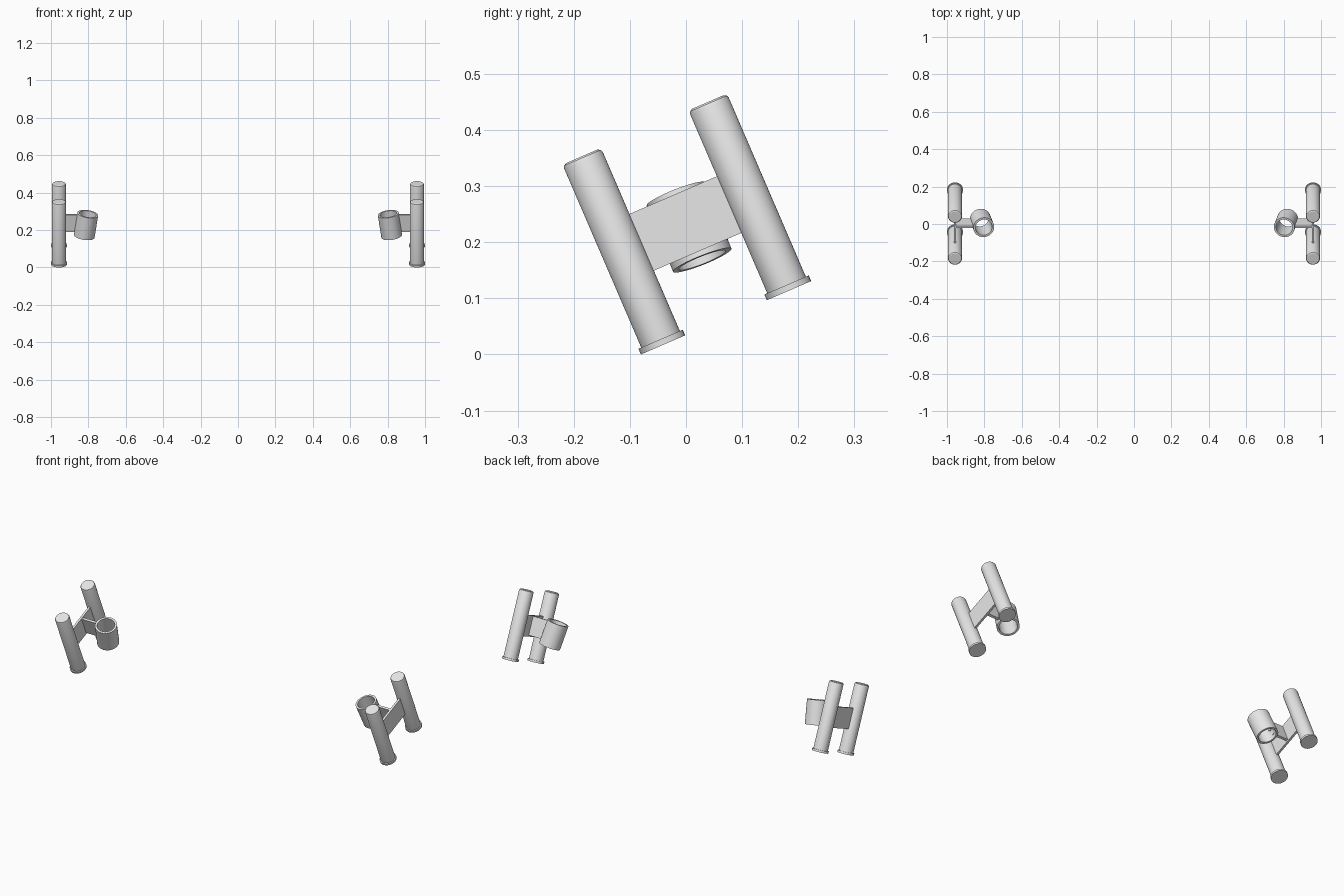
import bpy, bmesh, math
from mathutils import Vector

if "Cube" in bpy.data.objects:
    bpy.data.objects.remove(bpy.data.objects["Cube"])

grey = bpy.data.materials.new("light_grey")
grey.diffuse_color = (0.8, 0.8, 0.8, 1)
grey.use_nodes = True
grey.node_tree.nodes["Principled BSDF"].inputs["Base Color"].default_value = grey.diffuse_color

TILT = math.radians(23.3)
D = Vector((0, -math.sin(TILT), math.cos(TILT)))   # tube axis
P = Vector((0, math.cos(TILT), math.sin(TILT)))    # across the tubes
X = Vector((1, 0, 0))


def finish(name, bm, smooth=True):
    bmesh.ops.remove_doubles(bm, verts=bm.verts, dist=1e-6)
    bmesh.ops.recalc_face_normals(bm, faces=bm.faces)
    me = bpy.data.meshes.new(name)
    bm.to_mesh(me)
    bm.free()
    me.materials.append(grey)
    ob = bpy.data.objects.new(name, me)
    bpy.context.collection.objects.link(ob)
    if smooth:
        bpy.ops.object.select_all(action='DESELECT')
        ob.select_set(True)
        bpy.context.view_layer.objects.active = ob
        bpy.ops.object.shade_smooth_by_angle(angle=math.radians(30))
    return ob


def lathe(name, base, axis, profile, n=48, smooth=True):
    """Revolve (radius, height) points about an axis through base."""
    axis = axis.normalized()
    bm = bmesh.new()
    u = axis.orthogonal().normalized()
    vs = [bm.verts.new(base + u * r + axis * h) for r, h in profile]
    es = [bm.edges.new(e) for e in zip(vs, vs[1:])]
    bmesh.ops.spin(bm, geom=vs + es, cent=base, axis=axis,
                   angle=math.tau, steps=n, use_duplicate=False)
    return finish(name, bm, smooth)


def slab(name, centre, ex, ep, ed):
    """Box with full sizes ex, ep, ed along X, P, D."""
    bm = bmesh.new()
    bmesh.ops.create_cube(bm, size=1)
    for v in bm.verts:
        c = v.co.copy()
        v.co = centre + X * c.x * ex + P * c.y * ep + D * c.z * ed
    return finish(name, bm, False)


R, L, GAP, SIDE_X = 0.0375, 0.366, 0.2445, 0.957

for side, s in (("left", -1), ("right", 1)):
    front = Vector((s * SIDE_X, -0.041, 0.017))
    # two closed tubes with a rimmed foot
    for place, k in (("front", 0), ("rear", 1)):
        base = front + P * GAP * k
        lathe(f"{side}_{place}_tube", base, D,
              [(0, 0.004), (R, 0.004), (R, L - 0.008), (R - 0.002, L - 0.003),
               (R - 0.007, L), (0, L)])
        lathe(f"{side}_{place}_foot_rim", base, D,
              [(0, 0), (0.043, 0), (0.043, 0.011), (0, 0.011)], 24)
    # flat web between the tubes
    mid = front + P * GAP / 2 + D * L / 2
    slab(f"{side}_web_plate", mid, 0.012, GAP - 0.05, 0.11)
    # arm reaching inward to the clamp
    slab(f"{side}_arm", Vector((s * 0.909, 0.004, 0.238)), 0.096, 0.012, 0.1)
    # open clamp sleeve, tilted inward
    bottom = Vector((s * 0.822, 0.029, 0.168))
    top = Vector((s * 0.803, -0.018, 0.286))
    h = (top - bottom).length
    lathe(f"{side}_clamp_sleeve", bottom, top - bottom,
          [(0.045, 0), (0.056, 0), (0.056, h), (0.045, h), (0.045, 0)])
    # bolt head inside the sleeve
    centre = (bottom + top) / 2
    lathe(f"{side}_bolt_head", centre + X * s * 0.048, X * -s,
          [(0, 0), (0.009, 0), (0.009, 0.007), (0, 0.009)], 16)
